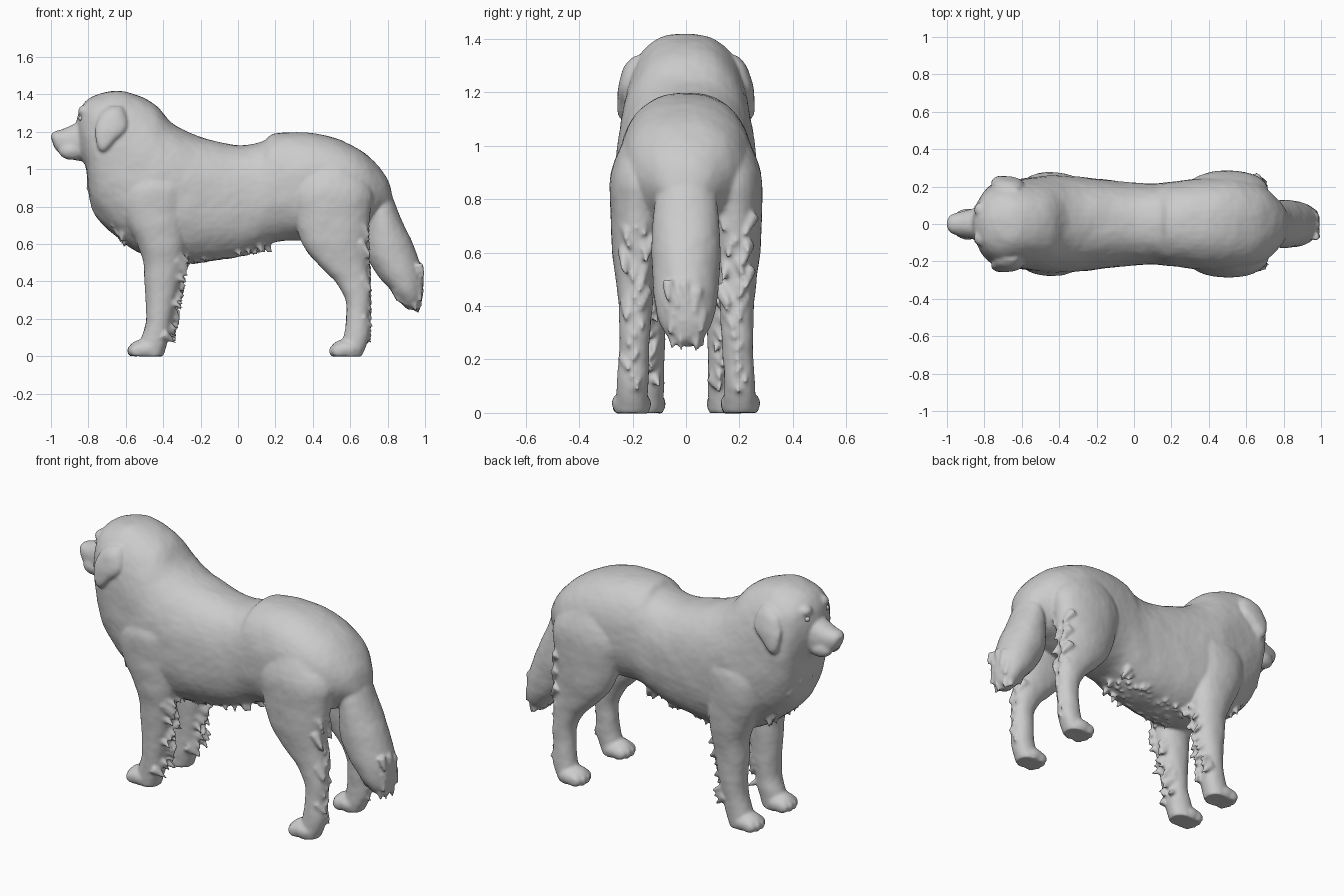
import bpy, bmesh, math, random
from mathutils import Vector, Matrix

if "Cube" in bpy.data.objects:
    bpy.data.objects.remove(bpy.data.objects["Cube"])

random.seed(4)


def spline(rows, n=5):
    """Catmull-Rom interpolation of the rows of numbers."""
    out = []
    for i in range(len(rows) - 1):
        p0, p1, p2 = rows[max(i - 1, 0)], rows[i], rows[i + 1]
        p3 = rows[min(i + 2, len(rows) - 1)]
        for k in range(n):
            t = k / n
            out.append([0.5 * (2 * b + (c - a) * t + (2 * a - 5 * b + 4 * c - d) * t * t
                               + (3 * b - a - 3 * c + d) * t ** 3)
                        for a, b, c, d in zip(p0, p1, p2, p3)])
    return out + [list(rows[-1])]


def loft(bm, rows, power=2.0, side=1, seg=32):
    """Rows: x, z of one edge, x, z of the opposite edge, y centre, half width."""
    rings = []
    for x1, z1, x2, z2, yc, w in spline(rows):
        ring = []
        for i in range(seg):
            a = math.tau * i / seg
            c, s = math.cos(a), math.sin(a)
            c = math.copysign(abs(c) ** (2 / power), c)
            s = math.copysign(abs(s) ** (2 / power), s)
            ring.append(bm.verts.new(((x1 + x2) / 2 + (x1 - x2) / 2 * c, side * (yc + w * s),
                                      max(0, (z1 + z2) / 2 + (z1 - z2) / 2 * c))))
        rings.append(ring)
    for a, b in zip(rings, rings[1:]):
        for i in range(seg):
            j = (i + 1) % seg
            bm.faces.new((a[i], a[j], b[j], b[i]))
    bm.faces.new(rings[0])
    bm.faces.new(rings[-1])


def limb(bm, rows, side, power=2.1):
    """Rows: z, x front, x back, y centre, half width."""
    loft(bm, [(xf, z, xb, z, yc, w) for z, xf, xb, yc, w in rows], power, side)


def ball(bm, loc, size):
    m = Matrix.Translation(loc) @ Matrix.Diagonal((*size, 1))
    vs = bmesh.ops.create_uvsphere(bm, u_segments=24, v_segments=14, radius=1, matrix=m)["verts"]
    for v in vs:
        v.co.z = max(v.co.z, 0)


def foot(bm, x, y, side):
    ball(bm, (x, side * y, 0.035), (0.085, 0.074, 0.054))
    for dy, dx in ((-0.047, 0.015), (-0.017, 0), (0.017, 0), (0.047, 0.015)):
        ball(bm, (x - 0.052 + dx, side * (y + dy), 0.028), (0.042, 0.024, 0.036))


def locks(start, end, spread, direction, count, size):
    """A row of pointed fur locks."""
    for i in range(count):
        p = Vector(start).lerp(Vector(end), (i + random.uniform(-.3, .3)) / (count - 1))
        p.y += random.uniform(-spread, spread)
        d = Vector(direction) + Vector((0, random.uniform(-.3, .3), random.uniform(-.2, .2)))
        m = Matrix.Translation(p) @ d.to_track_quat("Z", "Y").to_matrix().to_4x4()
        bmesh.ops.create_cone(bm, cap_ends=True, segments=10, radius1=size * .5, radius2=size * .08,
                              depth=size * 1.6, matrix=m)


def finish(bm, name):
    bmesh.ops.recalc_face_normals(bm, faces=bm.faces)
    me = bpy.data.meshes.new(name)
    bm.to_mesh(me)
    bm.free()
    for p in me.polygons:
        p.use_smooth = True
    ob = bpy.data.objects.new(name, me)
    bpy.context.collection.objects.link(ob)
    return ob


# Trunk, neck and skull
bm = bmesh.new()
trunk = [(-.862, 1.265, -.855, 1.12, .05), (-.838, 1.33, -.835, 1.06, .115), (-.78, 1.385, -.81, 1.0, .18),
         (-.66, 1.42, -.80, .88, .22), (-.54, 1.395, -.765, .76, .232), (-.44, 1.34, -.67, .655, .247),
         (-.345, 1.24, -.52, .55, .262), (-.2, 1.172, -.33, .50, .25), (0, 1.127, -.1, .515, .225),
         (.13, 1.147, .05, .545, .215), (.2, 1.19, .2, .61, .225), (.38, 1.195, .36, .62, .245),
         (.55, 1.155, .5, .64, .25), (.7, 1.065, .62, .68, .215), (.795, .95, .68, .7, .15),
         (.828, .84, .7, .74, .1)]
loft(bm, [(a, b, c, d, 0, w) for a, b, c, d, w in trunk], 2.35, seg=48)

# Muzzle
muzzle = [(-1.0, 1.18, -.99, 1.14, .025), (-.98, 1.2, -.97, 1.10, .05), (-.93, 1.217, -.92, 1.065, .068),
          (-.87, 1.245, -.86, 1.048, .08), (-.8, 1.27, -.78, 1.05, .1), (-.7, 1.28, -.7, 1.08, .12)]
loft(bm, [(a, b, c, d, 0, w) for a, b, c, d, w in muzzle], 2.3)

# Bushy hanging tail, growing out of the rump
tail = [(.62, 1.0, .755, 1.0, .09), (.68, .86, .822, .86, .1), (.69, .74, .858, .765, .122),
        (.68, .57, .935, .6, .128), (.74, .44, .985, .45, .12), (.82, .35, .99, .34, .1),
        (.87, .285, .975, .275, .065), (.905, .25, .94, .25, .025)]
loft(bm, [(a, b, c, d, 0, w) for a, b, c, d, w in tail])

# Legs, paws, brows, flews and drop ears
fore = [(1.0, -.55, -.28, .14, .09), (.9, -.62, -.25, .165, .108), (.75, -.61, -.27, .165, .108),
        (.6, -.54, -.28, .162, .1), (.5, -.505, -.295, .158, .088), (.4, -.499, -.312, .155, .08),
        (.2, -.49, -.352, .152, .07), (.1, -.515, -.37, .15, .068), (.0, -.55, -.4, .15, .065)]
hind = [(1.08, .36, .58, .12, .09), (.9, .28, .71, .165, .114), (.75, .3, .705, .178, .105),
        (.6, .345, .69, .185, .09), (.5, .42, .69, .188, .075), (.4, .52, .70, .19, .063),
        (.3, .577, .708, .192, .058), (.2, .578, .70, .195, .056), (.1, .565, .70, .2, .058),
        (.0, .54, .66, .203, .06)]
ear = [(1.335, -.69, -.62, .165, .03), (1.29, -.735, -.60, .193, .038), (1.22, -.762, -.595, .218, .034),
       (1.165, -.76, -.645, .228, .028), (1.115, -.747, -.69, .23, .022), (1.095, -.73, -.71, .228, .012)]
for s in (1, -1):
    limb(bm, fore, s)
    limb(bm, hind, s)
    limb(bm, ear, s)
    foot(bm, -.5, .15, s)
    foot(bm, .58, .205, s)
    ball(bm, (-.805, s * .075, 1.31), (.05, .045, .035))
    ball(bm, (-.89, s * .037, 1.10), (.07, .046, .05))
    # feathering behind the legs, under the belly and on the chest
    locks((-.29, s * .155, .54), (-.365, s * .152, .1), .045, (.75, 0, -.6), 26, .055)
    locks((.675, s * .185, .74), (.688, s * .19, .38), .05, (.6, 0, -.8), 18, .058)
    locks((.695, s * .195, .34), (.69, s * .2, .1), .03, (.7, 0, -.7), 9, .045)
    locks((-.3, s * .06, .52), (.16, s * .06, .59), .06, (.45, 0, -.9), 34, .05)
    locks((-.79, s * .07, .93), (-.6, s * .07, .63), .07, (-.25, 0, -.95), 22, .06)
locks((.84, 0, .335), (.96, 0, .27), .06, (.2, 0, -.9), 18, .055)
locks((.98, 0, .46), (.965, 0, .29), .07, (.35, 0, -.9), 14, .05)

# Fuse the overlapping volumes into one soft, slightly uneven coat
body = finish(bm, "body")
fuse = body.modifiers.new("fuse", "REMESH")
fuse.mode, fuse.voxel_size, fuse.use_smooth_shade = "VOXEL", 0.009, True
soft = body.modifiers.new("soften", "SMOOTH")
soft.factor, soft.iterations = 0.5, 5
tex = bpy.data.textures.new("coat", "CLOUDS")
tex.noise_scale = 0.12
coat = body.modifiers.new("coat", "DISPLACE")
coat.texture, coat.strength, coat.mid_level = tex, 0.008, 0.4

# Eyes and nose
bm = bmesh.new()
for s in (1, -1):
    ball(bm, (-.838, s * .088, 1.272), (.016, .016, .014))
finish(bm, "eyes")
bm = bmesh.new()
ball(bm, (-.977, 0, 1.172), (.023, .036, .026))
finish(bm, "nose")
